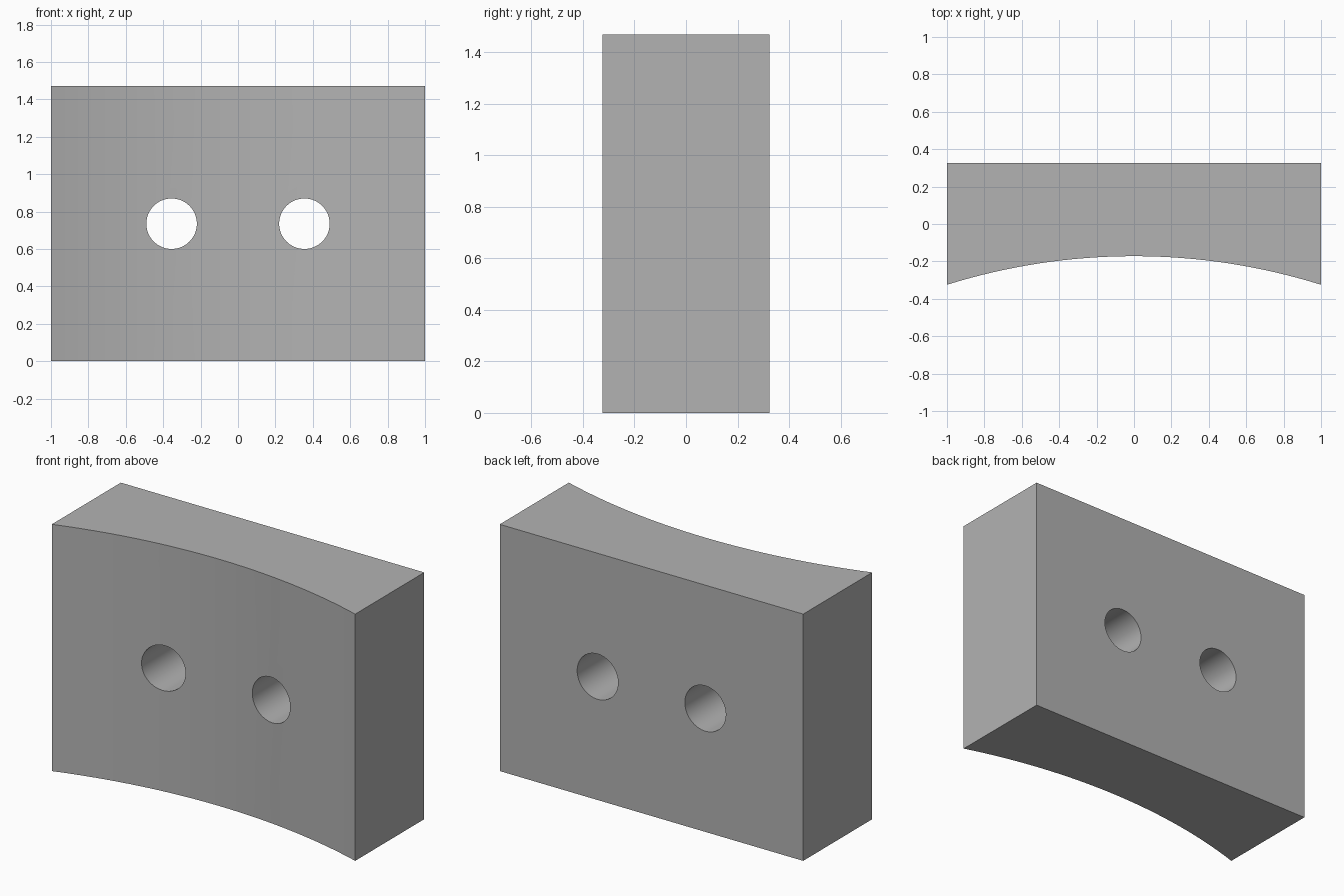
import bpy
import bmesh
import math

WIDTH, DEPTH, HEIGHT = 2.0, 0.65, 1.47
SAGITTA = 0.153
HOLE_X, HOLE_RADIUS = 0.355, 0.135
ARC_STEPS = 32

if "Cube" in bpy.data.objects:
    bpy.data.objects.remove(bpy.data.objects["Cube"], do_unlink=True)

grey = bpy.data.materials.new("plain grey")
grey.use_nodes = True
colour = (0.448, 0.448, 0.448, 1)
grey.diffuse_color = colour
grey.node_tree.nodes["Principled BSDF"].inputs["Base Color"].default_value = colour

# Block outline: flat back, concave arc along the front
half, back = WIDTH / 2, DEPTH / 2
radius = (half ** 2 + SAGITTA ** 2) / (2 * SAGITTA)
centre_y = -back + SAGITTA - radius
sweep = math.asin(half / radius)
outline = [(half, back), (-half, back)]
for i in range(ARC_STEPS + 1):
    a = -sweep + 2 * sweep * i / ARC_STEPS
    outline.append((radius * math.sin(a), centre_y + radius * math.cos(a)))

# Extrude the outline upwards
bm = bmesh.new()
base = bm.faces.new([bm.verts.new((x, y, 0)) for x, y in outline])
top = bmesh.ops.extrude_face_region(bm, geom=[base])["geom"]
bmesh.ops.translate(bm, vec=(0, 0, HEIGHT),
                    verts=[v for v in top if isinstance(v, bmesh.types.BMVert)])
bmesh.ops.recalc_face_normals(bm, faces=bm.faces)
mesh = bpy.data.meshes.new("curved_block")
bm.to_mesh(mesh)
bm.free()
mesh.materials.append(grey)
block = bpy.data.objects.new("curved_block", mesh)
bpy.context.collection.objects.link(block)

# Two round holes through the block from front to back
for side, name in ((-1, "right"), (1, "left")):
    bpy.ops.mesh.primitive_cylinder_add(
        vertices=64, radius=HOLE_RADIUS, depth=2 * DEPTH,
        location=(side * HOLE_X, 0, HEIGHT / 2), rotation=(math.pi / 2, 0, 0))
    cutter = bpy.context.object
    cutter.name = name + "_hole_cutter"
    cutter.hide_render = True
    cutter.data.materials.append(grey)
    cut = block.modifiers.new(name + "_hole", "BOOLEAN")
    cut.operation, cut.solver, cut.object = "DIFFERENCE", "EXACT", cutter
    bpy.context.view_layer.objects.active = block
    bpy.ops.object.modifier_apply(modifier=cut.name)
    bpy.data.objects.remove(cutter, do_unlink=True)

# Smooth arc and hole walls, sharp edges
bpy.ops.object.select_all(action="DESELECT")
block.select_set(True)
bpy.context.view_layer.objects.active = block
bpy.ops.object.shade_smooth_by_angle(angle=math.radians(30))
